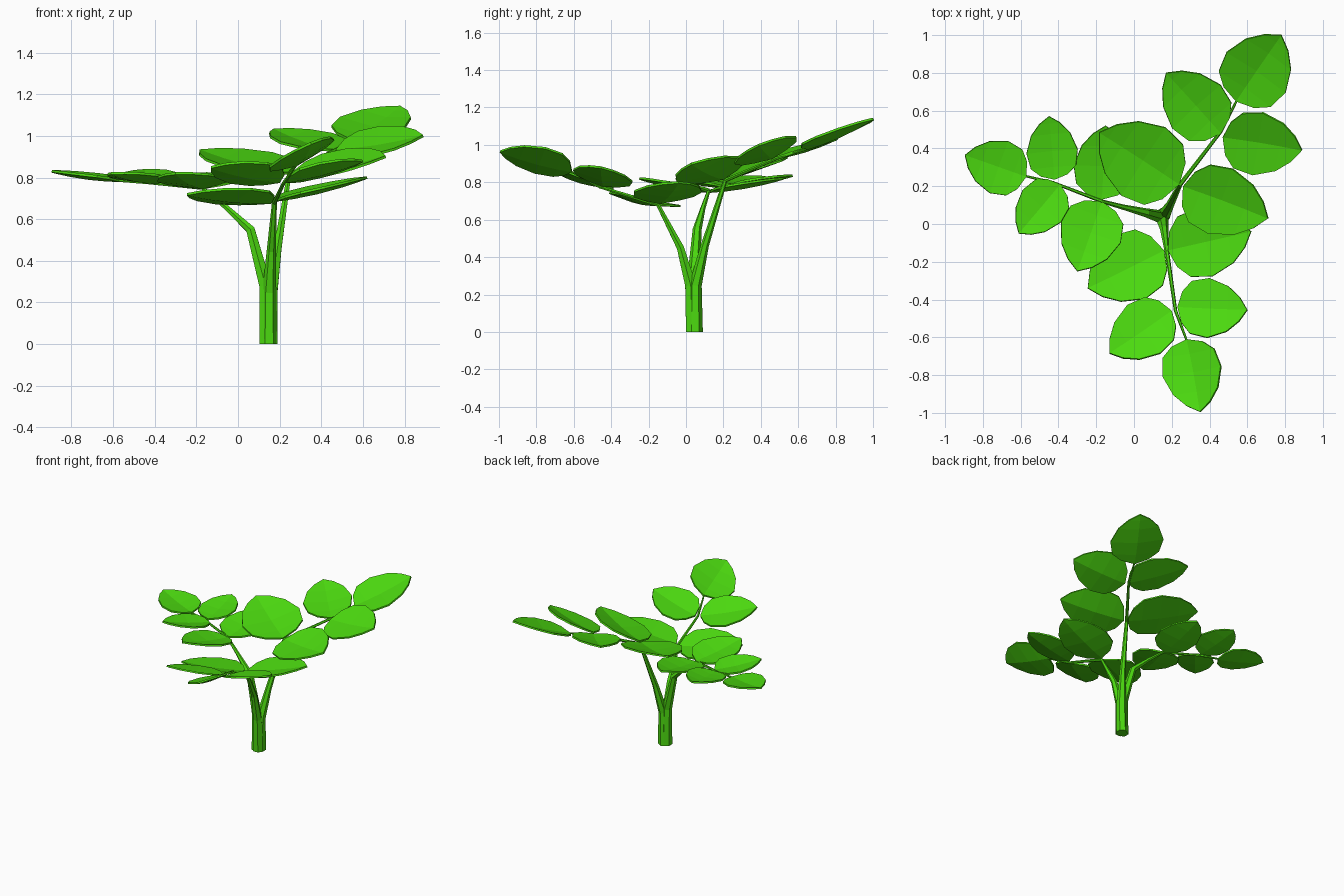
import bpy, bmesh
from mathutils import Vector

if "Cube" in bpy.data.objects:
    bpy.data.objects.remove(bpy.data.objects["Cube"])

green = bpy.data.materials.new("leaf green")
green.diffuse_color = (0.072, 0.70, 0.005, 1)
green.use_nodes = True
green.node_tree.nodes["Principled BSDF"].inputs["Base Color"].default_value = green.diffuse_color


def finish(bm, name):
    bmesh.ops.recalc_face_normals(bm, faces=bm.faces)
    me = bpy.data.meshes.new(name)
    bm.to_mesh(me)
    bm.free()
    me.materials.append(green)
    ob = bpy.data.objects.new(name, me)
    bpy.context.collection.objects.link(ob)
    return ob


def stem(name, path):
    """Tapered six-sided tube through (x, y, z, radius) points."""
    bm = bmesh.new()
    pts = [Vector(p[:3]) for p in path]
    rings = []
    for i, p in enumerate(pts):
        d = (pts[min(i + 1, len(pts) - 1)] - pts[max(i - 1, 0)]).normalized()
        if i == 0:
            d = Vector((0, 0, 1))
        side = Vector((0, 1, 0)) if abs(d.y) < 0.75 else Vector((1, 0, 0))
        if name == "front_stem" or name == "back_stem":
            side = Vector((1, -0.6 if name == "back_stem" else 0, 0))
        u = (side - d * side.dot(d)).normalized()
        v = d.cross(u)
        r = path[i][3]
        ring = []
        for cu, cv in ((1, 0), (.5, .87), (-.5, .87), (-1, 0), (-.5, -.87), (.5, -.87)):
            ring.append(bm.verts.new(p + (u * cu + v * cv) * r))
        rings.append(ring)
    for a, b in zip(rings, rings[1:]):
        for k in range(6):
            bm.faces.new((a[k], a[(k + 1) % 6], b[(k + 1) % 6], b[k]))
    bm.faces.new(rings[0][::-1])
    bm.faces.new(rings[-1])
    finish(bm, name)


# half outline of a leaf: distance along the midrib, half width
OUTLINE = [(.07, .22), (.20, .37), (.45, .42), (.72, .32), (.89, .17)]


def leaf(name, base, tip, roll, width=1.0):
    """Cupped leaf from base to tip; roll is the rise toward its right side."""
    base, tip = Vector(base), Vector(tip)
    axis = tip - base
    size = axis.length
    right = Vector((axis.y, -axis.x, 0)).normalized()
    right.z = roll
    right.normalize()
    up = right.cross(axis).normalized()
    bm = bmesh.new()

    def point(t, w):
        lift = 0.14 * abs(w) - 0.12 * t * (1 - t)
        return bm.verts.new(base + axis * t + right * (w * size * width) + up * (lift * size))

    b, e = point(0, 0), point(1, 0)
    mid = [point(t, 0) for t, w in OUTLINE]
    for s in (-1, 1):
        rim = [point(t, w * s) for t, w in OUTLINE]
        bm.faces.new((b, mid[0], rim[0]))
        for k in range(len(mid) - 1):
            bm.faces.new((mid[k], mid[k + 1], rim[k + 1], rim[k]))
        bm.faces.new((mid[-1], e, rim[-1]))
    ob = finish(bm, name)
    m = ob.modifiers.new("thickness", "SOLIDIFY")
    m.thickness = 0.012
    m.offset = 0


# three stems sharing one foot
stem("left_stem", [(.138, .04, 0, .04), (.132, .04, .28, .034), (.06, .06, .55, .024),
                   (-.06, .09, .66, .014), (-.17, .12, .75, .010),
                   (-.43, .22, .775, .008), (-.58, .255, .785, .006)])
stem("back_stem", [(.155, .05, 0, .04), (.16, .05, .25, .034), (.19, .10, .46, .022),
                   (.245, .21, .81, .012), (.46, .49, .93, .009), (.55, .665, .985, .006)])
stem("front_stem", [(.15, .035, 0, .04), (.15, .025, .25, .034), (.16, -.03, .45, .022),
                    (.175, -.15, .68, .012), (.22, -.46, .775, .009), (.28, -.62, .86, .006)])

# leaves of the left branch
leaf("left_end_leaf", (-.57, .25, .785), (-.895, .365, .83), 0.0)
leaf("left_outer_leaf_back", (-.42, .235, .78), (-.45, .57, .835), 0.05, .95)
leaf("left_outer_leaf_front", (-.39, .21, .775), (-.61, -.05, .82), -0.05, .92)
leaf("left_inner_leaf_back", (-.17, .13, .75), (-.15, .52, .82), 0.0, .95)
leaf("left_inner_leaf_front", (-.17, .12, .75), (-.30, -.25, .82), -0.05)

# leaves of the back branch
leaf("back_end_leaf", (.54, .65, .98), (.78, 1.0, 1.14), -0.12)
leaf("back_outer_leaf_left", (.46, .48, .93), (.17, .80, 1.03), 0.12, .93)
leaf("back_outer_leaf_right", (.47, .46, .93), (.89, .39, 1.0), -0.42)
leaf("back_inner_leaf_left", (.24, .21, .82), (-.185, .485, .93), 0.15)
leaf("back_inner_leaf_right", (.26, .20, .82), (.71, .03, .90), -0.36, .95)

# leaves of the front branch
leaf("front_end_leaf", (.28, -.61, .86), (.35, -.995, .965), -0.42)
leaf("front_outer_leaf_left", (.20, -.46, .78), (-.13, -.685, .85), -0.3, .95)
leaf("front_outer_leaf_right", (.23, -.44, .78), (.60, -.455, .88), 0.2)
leaf("front_inner_leaf_left", (.16, -.14, .68), (-.245, -.34, .72), -0.18)
leaf("front_inner_leaf_right", (.18, -.14, .69), (.62, -.04, .80), 0.0, .95)
